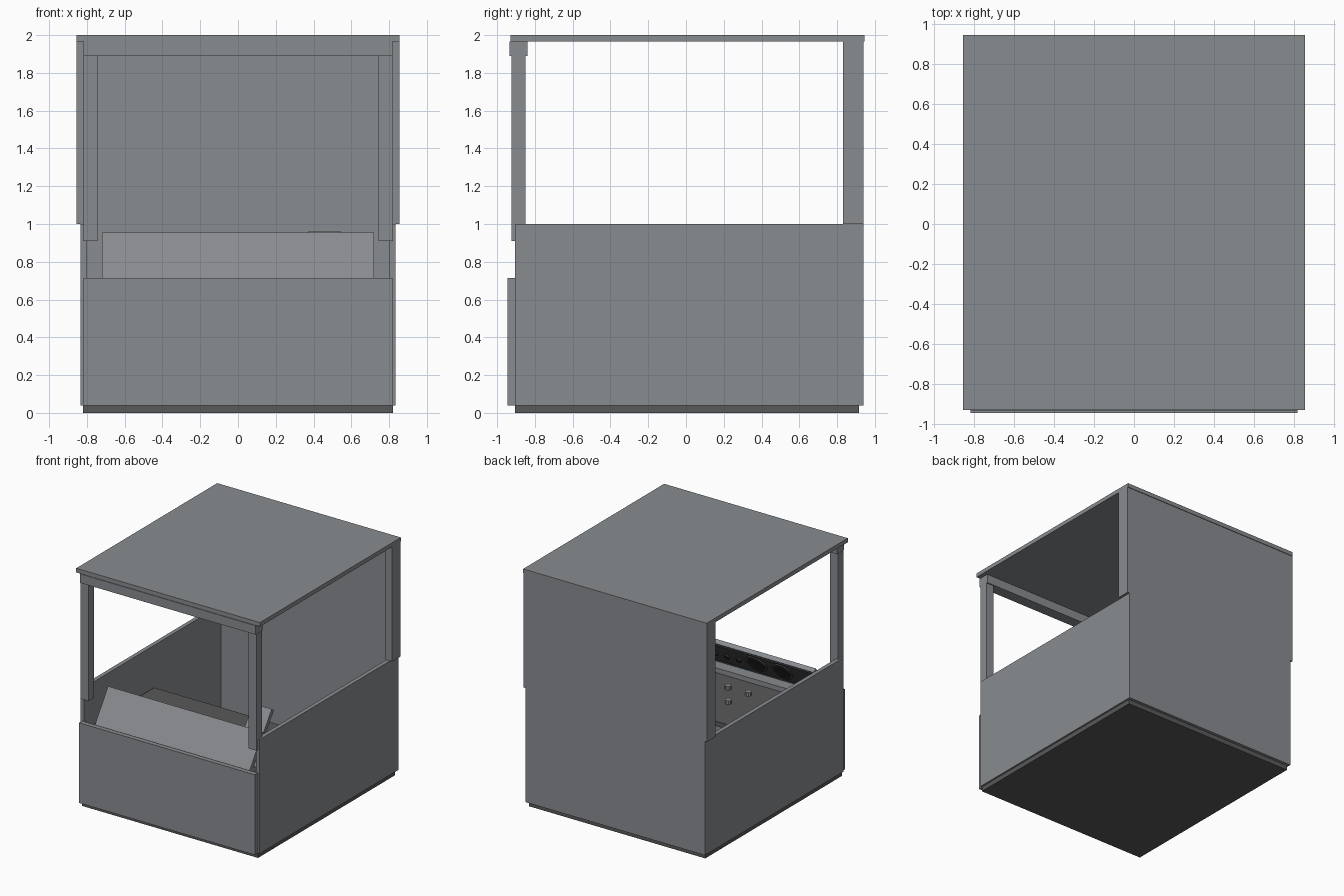
import bpy, bmesh, math
from mathutils import Matrix, Vector

cube = bpy.data.objects.get("Cube")
if cube:
    bpy.data.objects.remove(cube, do_unlink=True)


def material(name, color):
    m = bpy.data.materials.new(name)
    m.use_nodes = True
    m.diffuse_color = (*color, 1)
    m.node_tree.nodes["Principled BSDF"].inputs["Base Color"].default_value = (*color, 1)
    return m


grey = material("panel grey", (0.25, 0.262, 0.28))
dark = material("dark grey", (0.10, 0.10, 0.10))
black = material("gauge black", (0.03, 0.03, 0.03))


def finish(name, bm, mat):
    bmesh.ops.recalc_face_normals(bm, faces=bm.faces[:])
    mesh = bpy.data.meshes.new(name)
    bm.to_mesh(mesh)
    bm.free()
    mesh.materials.append(mat)
    ob = bpy.data.objects.new(name, mesh)
    bpy.context.collection.objects.link(ob)
    return ob


def box(name, x, y, z, mat=grey):
    bm = bmesh.new()
    size = [b - a for a, b in (x, y, z)]
    mid = [(a + b) / 2 for a, b in (x, y, z)]
    bmesh.ops.create_cube(bm, size=1, matrix=Matrix.Translation(mid) @ Matrix.Diagonal((*size, 1)))
    return finish(name, bm, mat)


def extrude_x(name, profile, x0, x1, mat=grey):
    """Sweep a (y, z) profile along x."""
    bm = bmesh.new()
    face = bm.faces.new([bm.verts.new((x0, y, z)) for y, z in profile])
    new = bmesh.ops.extrude_face_region(bm, geom=[face])["geom"]
    bmesh.ops.translate(bm, vec=(x1 - x0, 0, 0), verts=[v for v in new if isinstance(v, bmesh.types.BMVert)])
    return finish(name, bm, mat)


def disc(name, centre, axis, radius, depth, mat, sides=24):
    bm = bmesh.new()
    turn = Vector((0, 0, 1)).rotation_difference(Vector(axis)).to_matrix().to_4x4()
    bmesh.ops.create_cone(bm, cap_ends=True, segments=sides, radius1=radius, radius2=radius,
                          depth=depth, matrix=Matrix.Translation(centre) @ turn)
    return finish(name, bm, mat)


# Base, lower walls and roof
box("base", (-0.82, 0.82), (-0.905, 0.915), (0, 0.04), dark)
box("front_panel", (-0.818, 0.818), (-0.945, -0.905), (0.04, 0.715))
box("roof", (-0.855, 0.855), (-0.93, 0.945), (1.965, 2))
box("front_header", (-0.818, 0.818), (-0.935, -0.84), (1.89, 1.965))

# Back panel, wider above the side walls
bm = bmesh.new()
outline = [(0.835, 0.04), (0.835, 1), (0.855, 1), (0.855, 1.965)]
outline += [(-x, z) for x, z in reversed(outline)]
face = bm.faces.new([bm.verts.new((x, 0.915, z)) for x, z in outline])
new = bmesh.ops.extrude_face_region(bm, geom=[face])["geom"]
bmesh.ops.translate(bm, vec=(0, 0.025, 0), verts=[v for v in new if isinstance(v, bmesh.types.BMVert)])
finish("back_panel", bm, grey)

# Mirrored walls and posts
for side, s in (("left", 1), ("right", -1)):
    def span(a, b):
        return tuple(sorted((a * s, b * s)))
    box(side + "_wall", span(0.80, 0.835), (-0.905, 0.915), (0.04, 1.0))
    box(side + "_front_post", span(0.745, 0.82), (-0.925, -0.85), (0.91, 1.89))
    box(side + "_rear_post", span(0.79, 0.855), (0.83, 0.915), (1.0, 1.965))

# Leaning dashboard and the control desk behind it
extrude_x("dashboard", [(-0.885, 0.68), (-0.70, 0.955), (-0.665, 0.935), (-0.835, 0.68)], -0.72, 0.72)
box("desk", (-0.78, 0.78), (-0.88, 0.0), (0.62, 0.66), dark)
box("desk_ledge", (-0.72, 0.72), (-0.84, -0.72), (0.66, 0.70))
extrude_x("side_screen", [(-0.54, 0.66), (-0.33, 0.96), (-0.30, 0.94), (-0.50, 0.66)], 0.37, 0.545)

# Instruments on the inner face of the dashboard
down = Vector((0, -0.17, -0.255)).normalized()
normal = Vector((0, 0.255, -0.17)).normalized()
top = Vector((0, -0.665, 0.935))
extrude_x("dash_face", [tuple((top + down * a + normal * b).yz)
                        for a, b in ((0.01, 0), (0.01, 0.006), (0.25, 0.006), (0.25, 0))], -0.71, 0.71, dark)
for i, x in enumerate((-0.39, -0.15)):
    c = top + down * 0.12 + Vector((x, 0, 0))
    disc(f"gauge_rim_{i}", c + normal * 0.008, normal, 0.095, 0.012, dark)
    disc(f"gauge_dial_{i}", c + normal * 0.013, normal, 0.075, 0.008, black)
for i in range(4):
    c = top + down * 0.14 + Vector((0.02 + 0.11 * i, 0, 0))
    disc(f"dash_button_{i}", c + normal * 0.01, normal, 0.022, 0.02, black, 12)

# Knobs on the desk
for row in range(2):
    for col in range(4):
        c = (-0.21 + 0.19 * col + 0.04 * row, -0.53 + 0.21 * row, 0.675)
        disc(f"knob_{row}_{col}", c, (0, 0, 1), 0.026, 0.035, grey, 10)
